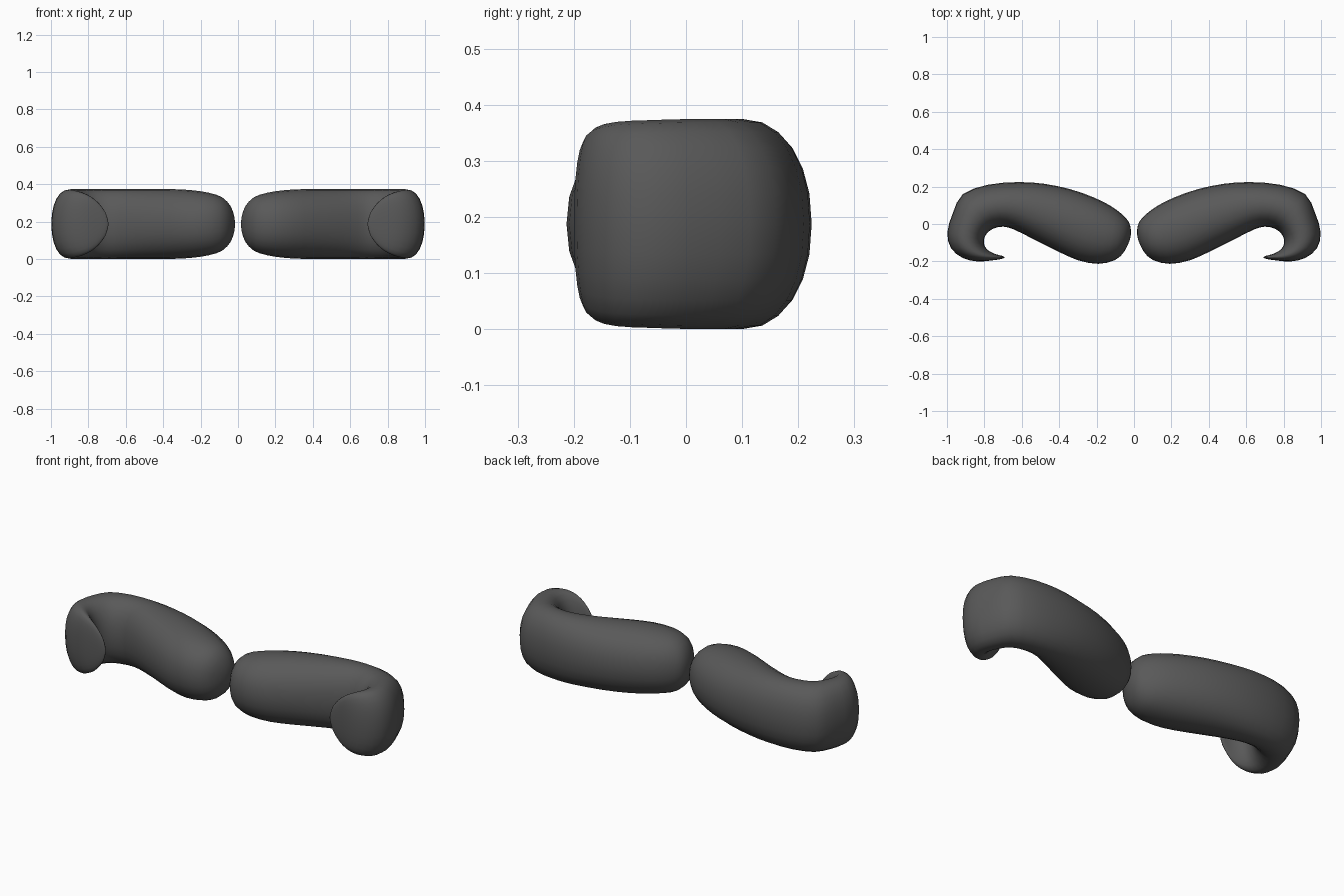
import bpy, bmesh, math
from mathutils import Vector

if "Cube" in bpy.data.objects:
    bpy.data.objects.remove(bpy.data.objects["Cube"])

MID_Z = 0.1875   # mid height of the whole piece
SEG = 24         # points around each cross-section

# cross-sections along the hook: outer x, outer y, inner x, inner y, half height
SECTIONS = [
    (0.018, -0.020, 0.022, -0.085, 0.040),
    (0.030, 0.015, 0.050, -0.145, 0.095),
    (0.070, 0.057, 0.100, -0.192, 0.143),
    (0.130, 0.100, 0.190, -0.213, 0.168),
    (0.220, 0.144, 0.300, -0.194, 0.182),
    (0.340, 0.186, 0.420, -0.140, 0.187),
    (0.480, 0.215, 0.540, -0.080, 0.187),
    (0.620, 0.224, 0.640, -0.030, 0.187),
    (0.780, 0.210, 0.700, -0.014, 0.187),
    (0.915, 0.160, 0.755, -0.026, 0.187),
    (0.968, 0.060, 0.790, -0.055, 0.187),
    (0.998, -0.045, 0.803, -0.088, 0.185),
    (0.978, -0.130, 0.798, -0.118, 0.182),
    (0.915, -0.182, 0.780, -0.140, 0.172),
    (0.840, -0.200, 0.755, -0.155, 0.150),
    (0.770, -0.196, 0.730, -0.164, 0.115),
    (0.715, -0.188, 0.706, -0.170, 0.065),
    (0.698, -0.183, 0.696, -0.174, 0.025),
]


def smooth_rows(rows, steps):
    """Catmull-Rom interpolation between neighbouring rows."""
    rows = [Vector(r) for r in rows]
    out = []
    for i in range(len(rows) - 1):
        p0, p1 = rows[max(i - 1, 0)], rows[i]
        p2, p3 = rows[i + 1], rows[min(i + 2, len(rows) - 1)]
        for s in range(steps):
            t = s / steps
            out.append(0.5 * (2 * p1 + (p2 - p0) * t
                              + (2 * p0 - 5 * p1 + 4 * p2 - p3) * t * t
                              + (3 * p1 - p0 - 3 * p2 + p3) * t ** 3))
    return out + [rows[-1]]


def rounded(v):
    """Slightly squared circle coordinate."""
    return math.copysign(abs(v) ** 0.92, v)


grey = bpy.data.materials.new("dark grey")
grey.diffuse_color = (0.1, 0.1, 0.1, 1)
grey.use_nodes = True
grey.node_tree.nodes["Principled BSDF"].inputs["Base Color"].default_value = grey.diffuse_color

# hooked padded arm, lofted through the sections
bm = bmesh.new()
rings = []
for ox, oy, ix, iy, h in smooth_rows(SECTIONS, 2):
    ring = []
    for k in range(SEG):
        a = 2 * math.pi * k / SEG
        c, s = rounded(math.cos(a)), rounded(math.sin(a))
        ring.append(bm.verts.new(((ox + ix) / 2 + c * (ox - ix) / 2,
                                  (oy + iy) / 2 + c * (oy - iy) / 2,
                                  MID_Z + s * h)))
    rings.append(ring)
for r0, r1 in zip(rings, rings[1:]):
    for k in range(SEG):
        n = (k + 1) % SEG
        bm.faces.new((r0[k], r0[n], r1[n], r1[k]))

# rounded end caps
for ring, tip in ((rings[0], (0.015, -0.05, MID_Z)), (rings[-1], (0.691, -0.179, MID_Z))):
    centre = bm.verts.new(tip)
    for k in range(SEG):
        bm.faces.new((ring[k], ring[(k + 1) % SEG], centre))
bmesh.ops.recalc_face_normals(bm, faces=bm.faces)
for f in bm.faces:
    f.smooth = True

mesh = bpy.data.meshes.new("hooked_arms")
bm.to_mesh(mesh)
bm.free()
mesh.materials.append(grey)
arms = bpy.data.objects.new("hooked_arms", mesh)
bpy.context.collection.objects.link(arms)

# matching arm on the other side
mirror = arms.modifiers.new("mirror", 'MIRROR')
mirror.use_mirror_merge = False
